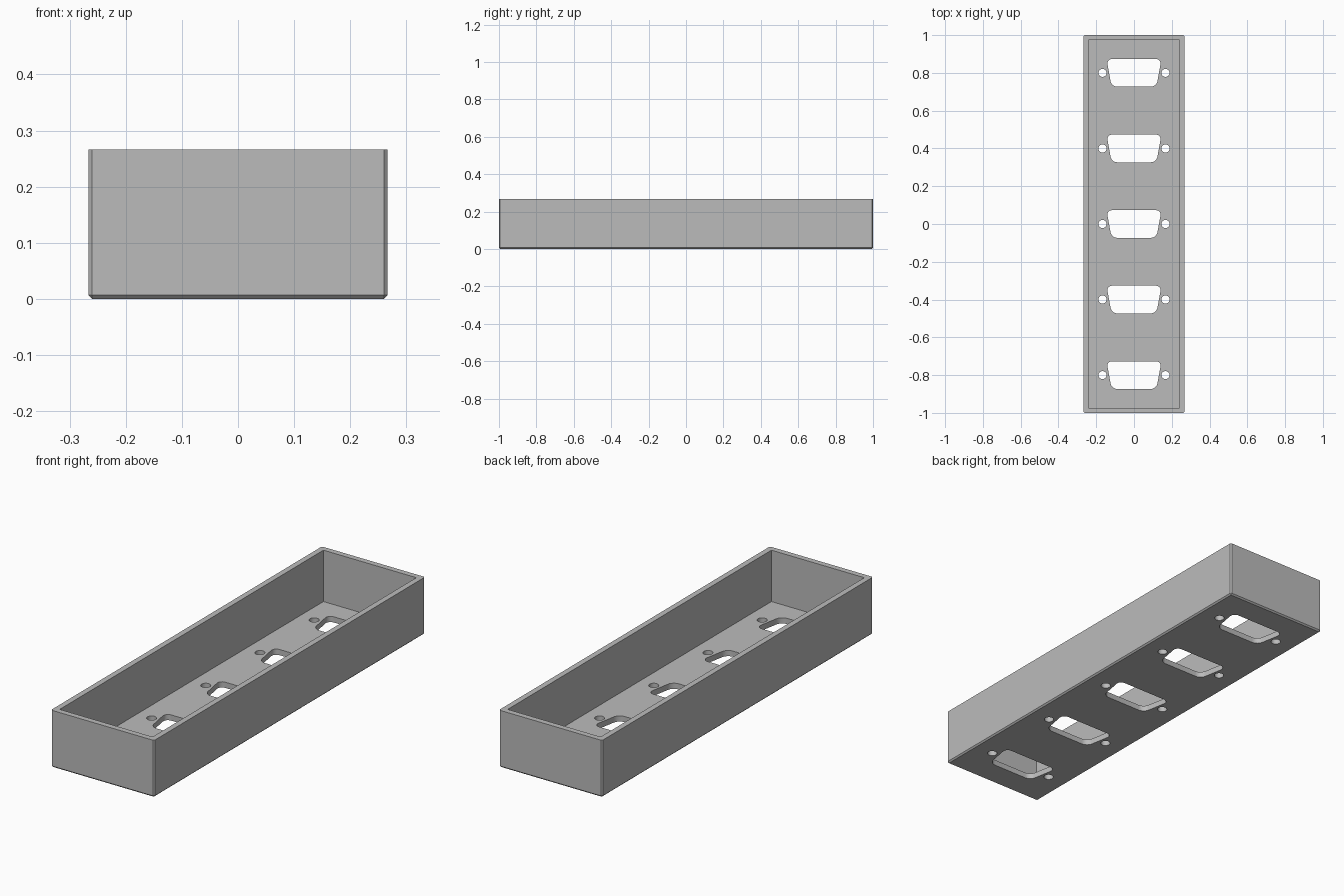
import bpy, bmesh, math
from mathutils import Matrix, Vector

default = bpy.data.objects.get("Cube")
if default:
    bpy.data.objects.remove(default, do_unlink=True)

MM = 2 / 150                      # the tray is laid out in millimetres
WIDTH, LENGTH, HEIGHT = 40 * MM, 150 * MM, 20 * MM
WALL, CHAMFER = 2 * MM, 0.5 * MM
PITCH, PORTS = 30 * MM, 5

grey = bpy.data.materials.new("plain grey")
grey.use_nodes = True
colour = (0.5, 0.5, 0.5, 1)
grey.diffuse_color = colour
grey.node_tree.nodes["Principled BSDF"].inputs["Base Color"].default_value = colour


def make_object(name, bm):
    bmesh.ops.recalc_face_normals(bm, faces=bm.faces)
    mesh = bpy.data.meshes.new(name)
    bm.to_mesh(mesh)
    bm.free()
    mesh.materials.append(grey)
    obj = bpy.data.objects.new(name, mesh)
    bpy.context.collection.objects.link(obj)
    return obj


def add_box(bm, size, centre):
    matrix = Matrix.Translation(centre) @ Matrix.Diagonal((*size, 1))
    bmesh.ops.create_cube(bm, size=1, matrix=matrix)


def add_prism(bm, outline, bottom, top, radius=0):
    """Extrude a flat outline upwards, with optional rounded corners."""
    part = bmesh.new()
    part.faces.new([part.verts.new((x, y, bottom)) for x, y in outline])
    if radius:
        bmesh.ops.bevel(part, geom=part.verts[:], offset=radius, segments=6,
                        profile=0.5, affect='VERTICES')
    grown = bmesh.ops.extrude_face_region(part, geom=part.faces[:])
    verts = [v for v in grown["geom"] if isinstance(v, bmesh.types.BMVert)]
    bmesh.ops.translate(part, verts=verts, vec=(0, 0, top - bottom))
    bmesh.ops.recalc_face_normals(part, faces=part.faces)
    mesh = bpy.data.meshes.new("temporary")
    part.to_mesh(mesh)
    part.free()
    bm.from_mesh(mesh)
    bpy.data.meshes.remove(mesh)


# Outer block: every edge chamfered except around the open top
bm = bmesh.new()
add_box(bm, (WIDTH, LENGTH, HEIGHT), (0, 0, HEIGHT / 2))
edges = [e for e in bm.edges if min(v.co.z for v in e.verts) < HEIGHT / 2]
bmesh.ops.bevel(bm, geom=edges, offset=CHAMFER, segments=1, affect='EDGES')
tray = make_object("connector_tray", bm)

# Cavity cutter
bm = bmesh.new()
add_box(bm, (WIDTH - 2 * WALL, LENGTH - 2 * WALL, HEIGHT),
        (0, 0, WALL + HEIGHT / 2))
cavity = make_object("cavity_cutter", bm)

# Port cutter: a row of tapered openings, each between two screw holes
bm = bmesh.new()
half = 5.5 * MM
wide, narrow = 10.9 * MM, 8.9 * MM
for i in range(PORTS):
    y = (i - (PORTS - 1) / 2) * PITCH
    opening = [(-narrow, y - half), (narrow, y - half),
               (wide, y + half), (-wide, y + half)]
    add_prism(bm, opening, -WALL, 2 * WALL, radius=2.2 * MM)
    for side in (-1, 1):
        hole = [(side * 12.5 * MM + 1.6 * MM * math.cos(a),
                 y + 1.6 * MM * math.sin(a))
                for a in (math.tau * k / 32 for k in range(32))]
        add_prism(bm, hole, -WALL, 2 * WALL)
ports = make_object("port_cutter", bm)

# Cut the tray, then discard the cutters
bpy.context.view_layer.objects.active = tray
for cutter in (cavity, ports):
    cutter.hide_render = True
    cut = tray.modifiers.new(cutter.name, 'BOOLEAN')
    cut.operation, cut.solver, cut.object = 'DIFFERENCE', 'EXACT', cutter
    bpy.ops.object.modifier_apply(modifier=cut.name)
    bpy.data.objects.remove(cutter, do_unlink=True)

# Smooth the round openings while keeping the chamfers crisp
bpy.ops.object.select_all(action='DESELECT')
tray.select_set(True)
bpy.ops.object.shade_smooth_by_angle(angle=math.radians(30))
